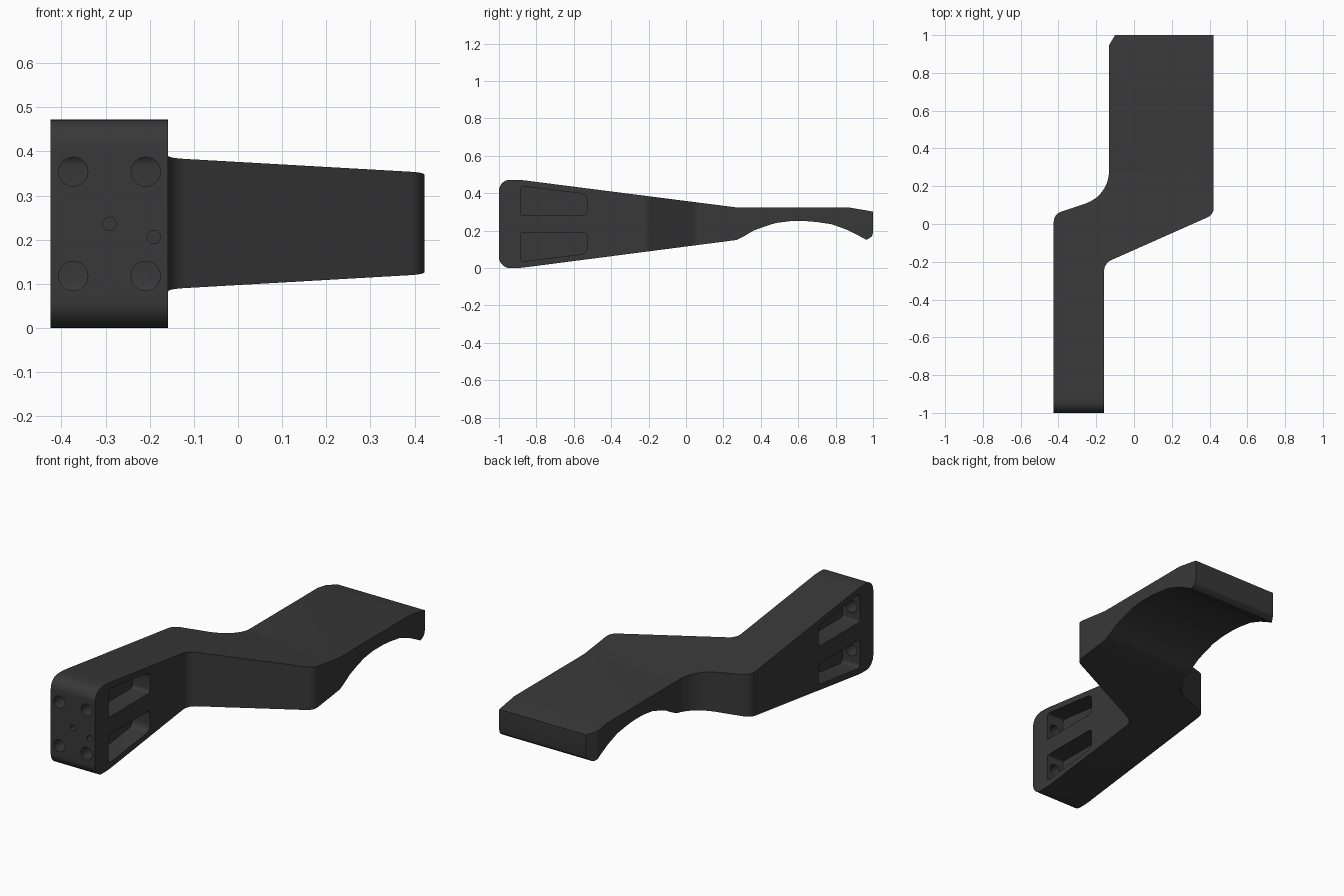
import bpy, bmesh, math
from mathutils import Vector

if "Cube" in bpy.data.objects:
    bpy.data.objects.remove(bpy.data.objects["Cube"])

H = 0.472  # overall height
X_LEFT, X_RIGHT = -0.425, -0.158  # sides of the narrow leg


def rounded(points, steps=7):
    """Outline from (u, v) or (u, v, tangent length) corners; lengths become arcs."""
    out = []
    for i, pt in enumerate(points):
        p = Vector(pt[:2])
        if len(pt) < 3:
            out.append(p)
            continue
        a = (Vector(points[i - 1][:2]) - p).normalized()
        b = (Vector(points[(i + 1) % len(points)][:2]) - p).normalized()
        w = math.sin(a.angle(b) / 2)
        s, e = p + a * pt[2], p + b * pt[2]
        for k in range(steps + 1):
            t = k / steps
            c0, c1, c2 = (1 - t) ** 2, 2 * w * t * (1 - t), t * t
            out.append((s * c0 + p * c1 + e * c2) / (c0 + c1 + c2))
    return out


def prism(name, outline, place, lo, hi):
    """Closed prism from an outline between lo and hi; place maps (u, v, w) to xyz."""
    bm = bmesh.new()
    a = [bm.verts.new(place(p.x, p.y, lo)) for p in outline]
    b = [bm.verts.new(place(p.x, p.y, hi)) for p in outline]
    bm.faces.new(a[::-1])
    bm.faces.new(b)
    for i in range(len(a)):
        j = (i + 1) % len(a)
        bm.faces.new((a[i], a[j], b[j], b[i]))
    bmesh.ops.recalc_face_normals(bm, faces=bm.faces[:])
    if bm.calc_volume(signed=True) < 0:
        bmesh.ops.reverse_faces(bm, faces=bm.faces[:])
    mesh = bpy.data.meshes.new(name)
    bm.to_mesh(mesh)
    bm.free()
    obj = bpy.data.objects.new(name, mesh)
    bpy.context.collection.objects.link(obj)
    return obj


def volume(mesh):
    bm = bmesh.new()
    bm.from_mesh(mesh)
    v = bm.calc_volume()
    bm.free()
    return v


def boolean(target, cutter, operation):
    """Apply a boolean, keeping the first solver result with a sensible volume."""
    cutter.hide_render = True
    least = volume(target.data) * (0.15 if operation == "INTERSECT" else 0.8)
    mod = target.modifiers.new("cut", "BOOLEAN")
    mod.object, mod.operation = cutter, operation
    result = None
    for solver in ("EXACT", "MANIFOLD", "FLOAT"):
        mod.solver = solver
        bpy.context.view_layer.update()
        graph = bpy.context.evaluated_depsgraph_get()
        mesh = bpy.data.meshes.new_from_object(target.evaluated_get(graph))
        if len(mesh.polygons) and volume(mesh) > least:
            result = mesh
            break
    target.modifiers.remove(mod)
    if result:
        target.data = result
    bpy.data.objects.remove(cutter)


def side_place(y, z, x):
    return (x, y, z)


# Side profile: tapering leg and a thin seat arched underneath
side = rounded([
    (-1, 0, 0.06), (-0.89, 0, 0.03), (0.27, 0.15), (0.31, 0.17), (0.36, 0.2),
    (0.42, 0.222), (0.48, 0.241), (0.56, 0.251), (0.64, 0.251), (0.7, 0.246),
    (0.78, 0.234), (0.86, 0.205), (0.92, 0.175), (0.965, 0.15, 0.008),
    (0.995, 0.17, 0.008), (1, 0.19), (1, 0.302), (0.87, 0.324), (0.27, 0.324),
    (-0.89, H, 0.03), (-1, H, 0.06)])
bracket = prism("offset_bracket", side, side_place, -0.6, 0.6)

# Plan outline: offset dogleg between narrow leg and wide seat
plan = rounded([
    (X_LEFT, -1.1), (X_RIGHT, -1.1), (X_RIGHT, -0.208, 0.04), (0.422, 0.05, 0.035),
    (0.422, 1.1), (-0.04, 1.1), (-0.132, 0.947), (-0.132, 0.15, 0.13), (X_LEFT, 0.052, 0.04)])
boolean(bracket, prism("plan_outline", plan, lambda x, y, z: (x, y, z), -0.5, 1), "INTERSECT")

# Tapered pockets on both sides of the leg, mirrored about mid height
pocket = [(-0.885, 0.283, 0.008), (-0.53, 0.283, 0.02), (-0.53, 0.395, 0.03), (-0.885, 0.438, 0.02)]
for flip in (False, True):
    pts = [(p[0], H - p[1] if flip else p[1], p[2]) for p in pocket]
    for lo, hi in ((X_LEFT - 0.1, X_LEFT + 0.105), (X_RIGHT - 0.105, X_RIGHT + 0.1)):
        boolean(bracket, prism("pocket_cutter", rounded(pts, 5), side_place, lo, hi), "DIFFERENCE")

# Bolt holes into the pockets, and two small blind locating holes
holes = [(x, z, 0.033, -0.87) for x in (-0.373, -0.209) for z in (0.118, H - 0.118)]
holes += [(-0.291, 0.236, 0.015, -0.9), (-0.191, 0.206, 0.015, -0.9)]
for x, z, r, end in holes:
    ring = [Vector((x + r * math.cos(k * math.tau / 24), z + r * math.sin(k * math.tau / 24))) for k in range(24)]
    boolean(bracket, prism("hole_cutter", ring, lambda u, v, w: (u, w, v), -1.1, end), "DIFFERENCE")

# Dark finish and smooth fillets
mat = bpy.data.materials.new("dark_grey")
mat.diffuse_color = (0.04, 0.04, 0.04, 1)
mat.use_nodes = True
mat.node_tree.nodes["Principled BSDF"].inputs["Base Color"].default_value = mat.diffuse_color
bracket.data.materials.clear()
bracket.data.materials.append(mat)
bpy.context.view_layer.objects.active = bracket
bracket.select_set(True)
bpy.ops.object.shade_smooth_by_angle(angle=math.radians(20))
